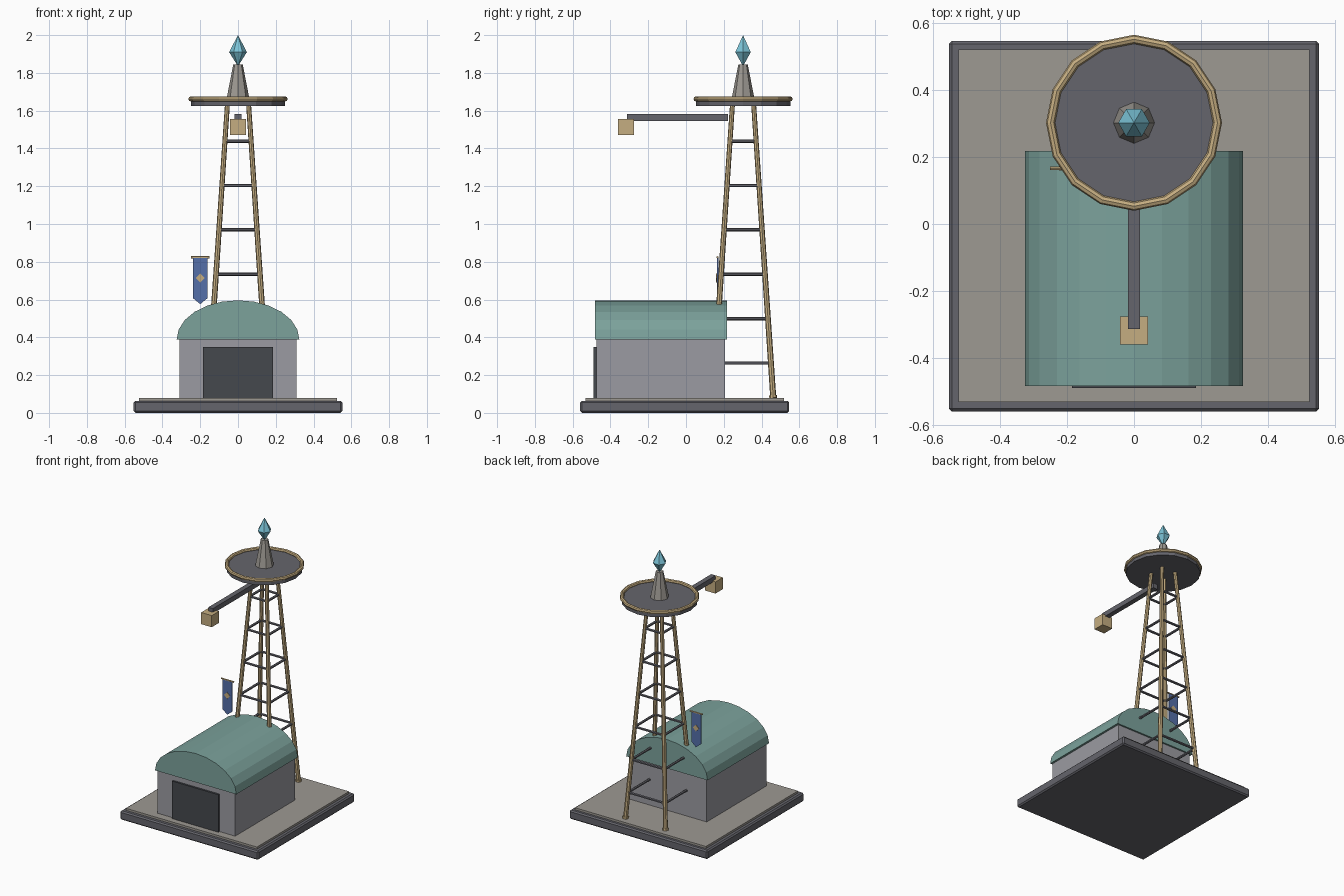
import bpy, bmesh, math
from mathutils import Vector

if "Cube" in bpy.data.objects:
    bpy.data.objects.remove(bpy.data.objects["Cube"])


def mat(name, r, g, b):
    m = bpy.data.materials.new(name)
    m.diffuse_color = (r, g, b, 1)
    m.use_nodes = True
    m.node_tree.nodes["Principled BSDF"].inputs["Base Color"].default_value = m.diffuse_color
    return m


DARK = mat("dark_grey", 0.13, 0.13, 0.15)
DOOR = mat("door_dark", 0.06, 0.065, 0.075)
WALL = mat("wall_grey", 0.33, 0.33, 0.36)
STONE = mat("warm_stone", 0.34, 0.32, 0.29)
TEAL = mat("teal_roof", 0.20, 0.36, 0.33)
BRASS = mat("brass", 0.56, 0.42, 0.22)
BLUE = mat("banner_blue", 0.09, 0.16, 0.40)
CRYSTAL = mat("crystal_blue", 0.20, 0.55, 0.68)


def finish(name, bm, material):
    bmesh.ops.recalc_face_normals(bm, faces=bm.faces[:])
    me = bpy.data.meshes.new(name)
    bm.to_mesh(me)
    bm.free()
    me.materials.append(material)
    ob = bpy.data.objects.new(name, me)
    bpy.context.collection.objects.link(ob)
    return ob


def box(name, x, y, z, material, bevel=0):
    """Box from (min, max) ranges on each axis."""
    bm = bmesh.new()
    bmesh.ops.create_cube(bm, size=1)
    for v in bm.verts:
        v.co = [(r[0] + r[1]) / 2 + c * (r[1] - r[0]) for r, c in zip((x, y, z), v.co)]
    ob = finish(name, bm, material)
    if bevel:
        b = ob.modifiers.new("bevel", 'BEVEL')
        b.width, b.segments = bevel, 1
    return ob


def lathe(name, profile, sides, y, material, loop=False):
    """Revolve (radius, z) points around the vertical axis at (0, y)."""
    bm = bmesh.new()
    rings = []
    for r, z in profile:
        n = 1 if r == 0 else sides
        rings.append([bm.verts.new((r * math.cos(math.tau * i / sides),
                                    y + r * math.sin(math.tau * i / sides), z)) for i in range(n)])
    pairs = list(zip(rings, rings[1:])) + ([(rings[-1], rings[0])] if loop else [])
    for a, b in pairs:
        for i in range(sides):
            j = (i + 1) % sides
            quad = [a[i % len(a)], a[j % len(a)], b[j % len(b)], b[i % len(b)]]
            bm.faces.new(list(dict.fromkeys(quad)))
    if not loop:
        for ring in (rings[0], rings[-1]):
            if len(ring) > 1:
                bm.faces.new(ring)
    return finish(name, bm, material)


def rod(name, a, b, radius, material, sides=8, radius2=None):
    a, b = Vector(a), Vector(b)
    bm = bmesh.new()
    bmesh.ops.create_cone(bm, cap_ends=True, segments=sides, radius1=radius,
                          radius2=radius2 or radius, depth=(b - a).length)
    ob = finish(name, bm, material)
    ob.location = (a + b) / 2
    ob.rotation_euler = (b - a).to_track_quat('Z', 'Y').to_euler()
    return ob


def extrude_y(name, pts, y0, y1, material):
    """Extrude an (x, z) outline along y."""
    bm = bmesh.new()
    f = bm.faces.new([bm.verts.new((x, y0, z)) for x, z in pts])
    ext = bmesh.ops.extrude_face_region(bm, geom=[f])["geom"]
    for v in ext:
        if isinstance(v, bmesh.types.BMVert):
            v.co.y = y1
    return finish(name, bm, material)


# Base slab and paving
box("base_slab", (-0.552, 0.552), (-0.56, 0.546), (0, 0.064), DARK, 0.009)
box("paving", (-0.523, 0.523), (-0.531, 0.52), (0.06, 0.079), STONE)

# Hall with barrel roof and door
box("hall_walls", (-0.31, 0.31), (-0.475, 0.206), (0.075, 0.39), WALL)
arch = [(0.325 * math.cos(math.pi * i / 12), 0.388 + 0.208 * math.sin(math.pi * i / 12))
        for i in range(13)]
extrude_y("barrel_roof", arch, -0.483, 0.218, TEAL)
box("hall_door", (-0.185, 0.185), (-0.489, -0.46), (0.079, 0.35), DOOR)

# Tower: four leaning legs with feet, and square rings of rungs
TY, Z0, Z1 = 0.302, 0.079, 1.635


def spread(z):
    return 0.16 + (0.056 - 0.16) * (z - Z0) / (Z1 - Z0)


corners = [(-1, -1), (1, -1), (1, 1), (-1, 1)]


def at(c, z):
    return (c[0] * spread(z), TY + c[1] * spread(z), z)


for k, c in enumerate(corners):
    rod(f"tower_leg_{k}", at(c, Z0), at(c, Z1), 0.016, BRASS, 8, 0.013)
    rod(f"leg_foot_{k}", at(c, Z0), at(c, Z0 + 0.015), 0.021, BRASS)
for level in range(6):
    z = 0.264 + level * 0.235
    for k in range(4):
        rod(f"rung_{level}_{k}", at(corners[k], z), at(corners[(k + 1) % 4], z), 0.009, DARK, 6)

# Platform with rim
lathe("platform", [(0.25, 1.626), (0.25, 1.658)], 16, TY, DARK)
rim = [(0.249 + 0.0135 * math.cos(math.tau * i / 8), 1.662 + 0.0135 * math.sin(math.tau * i / 8))
       for i in range(8)]
lathe("platform_rim", rim, 16, TY, BRASS, loop=True)

# Spire and crystal
lathe("spire", [(0.062, 1.655), (0.025, 1.845)], 8, TY, STONE)
lathe("crystal", [(0, 1.835), (0.047, 1.91), (0, 2.0)], 6, TY, CRYSTAL)

# Crane boom with hanging block
box("crane_boom", (-0.018, 0.018), (-0.313, 0.222), (1.546, 1.582), DARK)
box("crane_block", (-0.042, 0.042), (-0.36, -0.276), (1.472, 1.556), BRASS)

# Banner on a rod with a diamond emblem
BX, BY = -0.2, 0.167
rod("banner_rod", (BX - 0.05, BY, 0.824), (BX + 0.05, BY, 0.824), 0.006, BRASS, 6)
extrude_y("banner_cloth", [(BX - 0.038, 0.82), (BX - 0.038, 0.607), (BX, 0.576),
                           (BX + 0.038, 0.607), (BX + 0.038, 0.82)], BY - 0.004, BY + 0.004, BLUE)
extrude_y("banner_emblem", [(BX - 0.024, 0.715), (BX, 0.691), (BX + 0.024, 0.715), (BX, 0.739)],
          BY - 0.007, BY + 0.007, BRASS)
